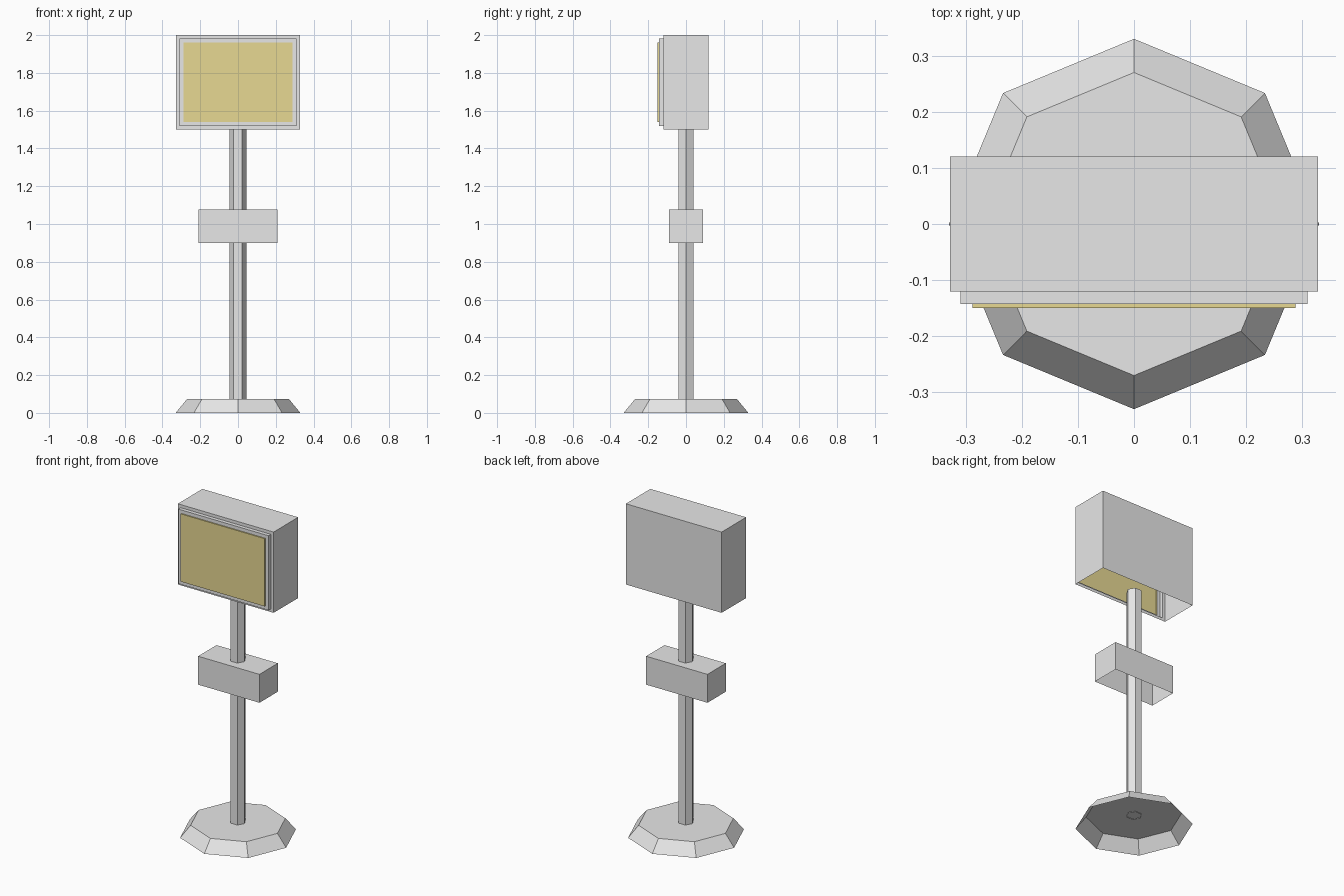
import bpy, bmesh
from mathutils import Matrix, Vector

if "Cube" in bpy.data.objects:
    bpy.data.objects.remove(bpy.data.objects["Cube"])


def material(name, rgb):
    m = bpy.data.materials.new(name)
    m.diffuse_color = (*rgb, 1)
    m.use_nodes = True
    m.node_tree.nodes["Principled BSDF"].inputs["Base Color"].default_value = m.diffuse_color
    return m


GREY = material("light_grey", (0.8, 0.8, 0.8))
YELLOW = material("screen_yellow", (0.8, 0.69, 0.29))


def finish(name, bm, mats):
    me = bpy.data.meshes.new(name)
    bm.to_mesh(me)
    bm.free()
    for m in mats:
        me.materials.append(m)
    ob = bpy.data.objects.new(name, me)
    bpy.context.collection.objects.link(ob)
    return ob


def drop_bottom(bm):
    bm.normal_update()
    down = [f for f in bm.faces if f.normal.z < -0.9]
    bmesh.ops.delete(bm, geom=down, context='FACES_ONLY')


def cone(name, sides, r1, r2, z1, z2):
    bm = bmesh.new()
    bmesh.ops.create_cone(bm, cap_ends=True, segments=sides, radius1=r1, radius2=r2,
                          depth=z2 - z1, matrix=Matrix.Translation((0, 0, (z1 + z2) / 2)))
    # start the ring on the x axis
    v = max(bm.verts, key=lambda v: v.co.x)
    if abs(v.co.y) > 1e-4:
        bmesh.ops.rotate(bm, verts=bm.verts, matrix=Matrix.Rotation(3.14159265 / 2, 3, 'Z'))
    drop_bottom(bm)
    return finish(name, bm, [GREY])


def open_box(hx, hy, z1, z2):
    bm = bmesh.new()
    bmesh.ops.create_cube(bm, size=1)
    for v in bm.verts:
        v.co = Vector((v.co.x * 2 * hx, v.co.y * 2 * hy, z1 + (v.co.z + 0.5) * (z2 - z1)))
    drop_bottom(bm)
    return bm


# hollow octagonal foot and hexagonal pole
cone("base", 8, 0.33, 0.27, 0.0, 0.073)
cone("pole", 6, 0.045, 0.045, 0.07, 1.52)

# small box halfway up, open underneath
finish("control_box", open_box(0.21, 0.09, 0.90, 1.076), [GREY])

# display housing, open underneath, with raised bezel and screen
bm = open_box(0.328, 0.12, 1.5, 2.0)
bm.normal_update()
face = min(bm.faces, key=lambda f: f.normal.y)
for inset, raised, slot in ((0.027, 0.023, 0), (0.03, 0.007, 1)):
    bmesh.ops.inset_region(bm, faces=[face], thickness=inset, use_boundary=True)
    face = bmesh.ops.extrude_discrete_faces(bm, faces=[face])["faces"][0]
    bmesh.ops.translate(bm, verts=face.verts, vec=(0, -raised, 0))
    bm.normal_update()
    if slot:
        for f in {f for e in face.edges for f in e.link_faces}:
            f.material_index = slot
finish("display_head", bm, [GREY, YELLOW])
